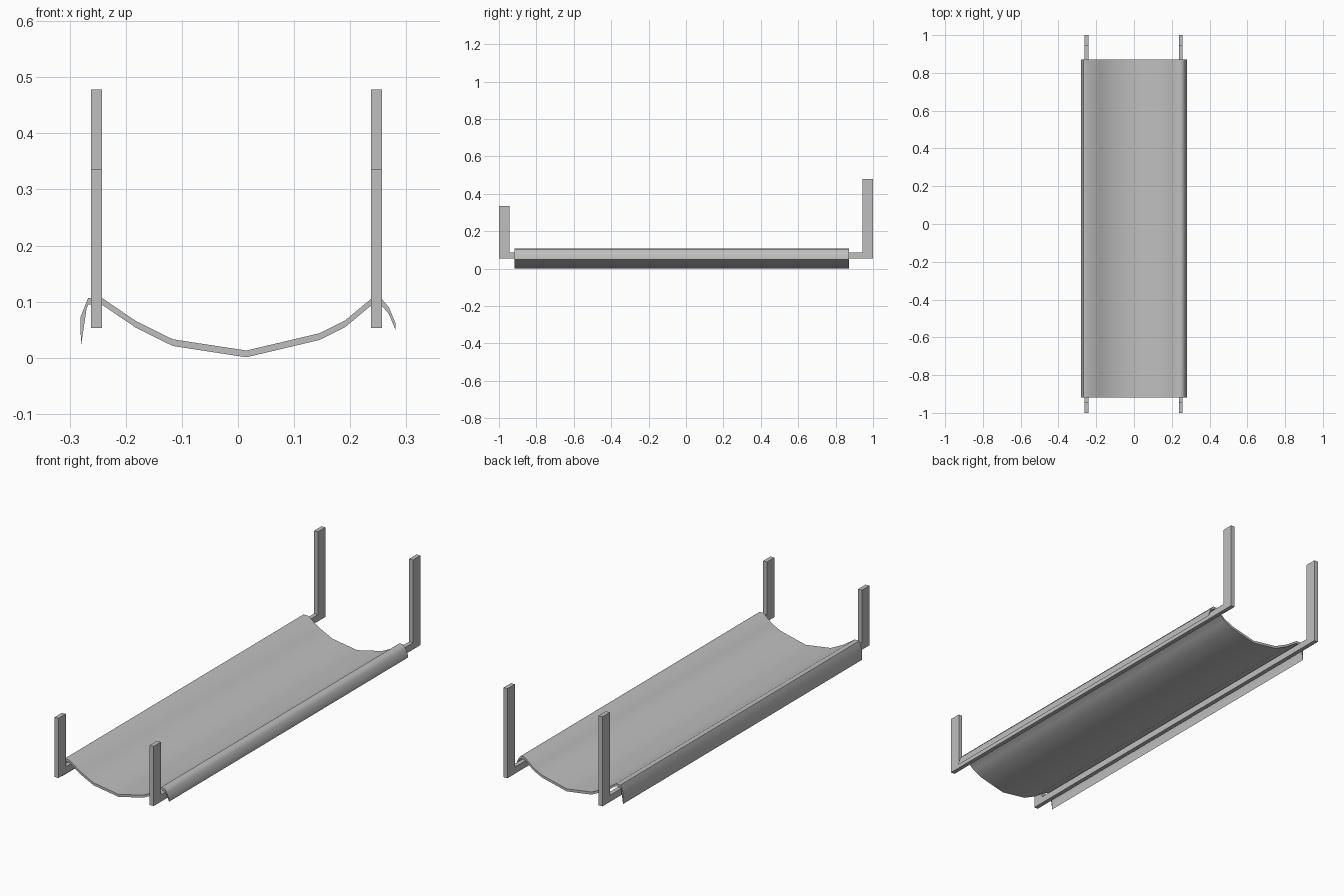
import bpy, bmesh, math
from mathutils import Vector

cube = bpy.data.objects.get("Cube")
if cube:
    bpy.data.objects.remove(cube, do_unlink=True)

# Single flat grey
grey = bpy.data.materials.new("light_grey")
grey.use_nodes = True
colour = (0.52, 0.52, 0.52, 1)
grey.diffuse_color = colour
grey.node_tree.nodes["Principled BSDF"].inputs["Base Color"].default_value = colour


def prism(name, outline, direction):
    """Extrude a closed outline of 3D points along a direction."""
    bm = bmesh.new()
    face = bm.faces.new([bm.verts.new(p) for p in outline])
    ext = bmesh.ops.extrude_face_region(bm, geom=[face], use_keep_orig=True)
    moved = [v for v in ext["geom"] if isinstance(v, bmesh.types.BMVert)]
    bmesh.ops.translate(bm, verts=moved, vec=Vector(direction))
    bmesh.ops.recalc_face_normals(bm, faces=bm.faces)
    mesh = bpy.data.meshes.new(name)
    bm.to_mesh(mesh)
    bm.free()
    mesh.materials.append(grey)
    obj = bpy.data.objects.new(name, mesh)
    bpy.context.collection.objects.link(obj)
    return obj


# Side rails with a short front post and a tall back post
base, rail_top, front_top, back_top, post = 0.053, 0.085, 0.336, 0.478, 0.055
rail = [(-1, base), (1, base), (1, back_top), (1 - post, back_top),
        (1 - post, rail_top), (post - 1, rail_top),
        (post - 1, front_top), (-1, front_top)]
for name, x in (("right_rail", -0.262), ("left_rail", 0.237)):
    prism(name, [(x, y, z) for y, z in rail], (0.02, 0, 0))

# Sagging sheet draped over both rails, with hanging side flaps
front, back, thick = -0.918, 0.872, 0.012
sag = [(-0.280, 0.032), (-0.2805, 0.073), (-0.267, 0.107), (-0.243, 0.107),
       (-0.181, 0.065), (-0.116, 0.033), (0.015, 0.013), (0.146, 0.044),
       (0.190, 0.066), (0.237, 0.105), (0.256, 0.105), (0.269, 0.090),
       (0.281, 0.061)]
outline = [(x, front, z) for x, z in sag]
outline += [(x, front, z - thick) for x, z in reversed(sag)]
sheet = prism("sheet", outline, (0, back - front, 0))

bpy.ops.object.select_all(action="DESELECT")
sheet.select_set(True)
bpy.context.view_layer.objects.active = sheet
bpy.ops.object.shade_smooth_by_angle(angle=math.radians(50))
